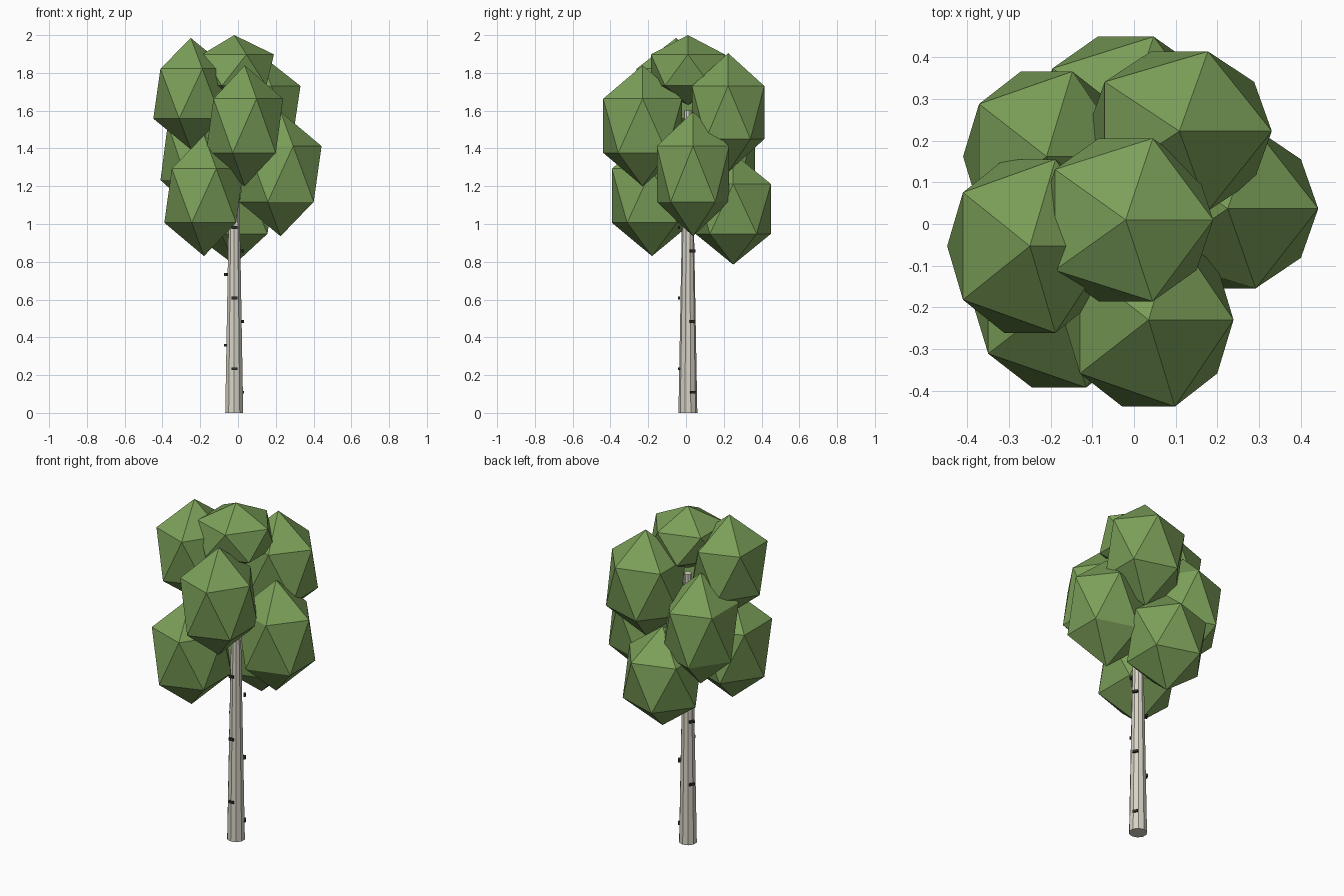
import bpy
import bmesh
import math
from mathutils import Matrix, Vector

cube = bpy.data.objects.get("Cube")
if cube:
    bpy.data.objects.remove(cube, do_unlink=True)


def material(name, rgb):
    mat = bpy.data.materials.new(name)
    mat.use_nodes = True
    mat.diffuse_color = (*rgb, 1)
    bsdf = next(n for n in mat.node_tree.nodes if n.type == "BSDF_PRINCIPLED")
    bsdf.inputs["Base Color"].default_value = (*rgb, 1)
    bsdf.inputs["Roughness"].default_value = 0.9
    return mat


def add_object(name, bm, mat):
    mesh = bpy.data.meshes.new(name)
    bm.to_mesh(mesh)
    bm.free()
    mesh.materials.append(mat)
    obj = bpy.data.objects.new(name, mesh)
    bpy.context.collection.objects.link(obj)
    return obj


leaf_green = material("leaf green", (0.2, 0.35, 0.1))
pale_bark = material("pale bark", (0.68, 0.65, 0.56))
dark_bark = material("dark bark", (0.03, 0.03, 0.025))

# Tapered trunk
TRUNK = Vector((-0.02, 0.01, 0))
HEIGHT = 1.6
bm = bmesh.new()
bmesh.ops.create_cone(bm, cap_ends=True, segments=10, radius1=0.05, radius2=0.021,
                      depth=HEIGHT, matrix=Matrix.Translation(TRUNK + Vector((0, 0, HEIGHT / 2))))
add_object("trunk", bm, pale_bark)

# Dark bark marks winding around the trunk
for i in range(8):
    angle = math.radians(32 - 120 * i)
    bm = bmesh.new()
    place = (Matrix.Translation(TRUNK + Vector((0, 0, 0.11 + 0.1245 * i)))
             @ Matrix.Rotation(angle, 4, "Z")
             @ Matrix.Translation((0.047, 0, 0))
             @ Matrix.Diagonal((0.012, 0.03, 0.014, 1)))
    bmesh.ops.create_cube(bm, size=1, matrix=place)
    add_object(f"bark_mark_{i + 1}", bm, dark_bark)

# Faceted leaf clusters: centre and radii
CLUSTERS = {
    "crown_top": ((-0.02, 0.01, 1.815), (0.235, 0.23, 0.185)),
    "crown_upper_right": ((-0.25, -0.053, 1.69), (0.222, 0.245, 0.295)),
    "crown_upper_back": ((0.109, 0.223, 1.59), (0.248, 0.225, 0.315)),
    "crown_front": ((0.035, -0.23, 1.52), (0.228, 0.245, 0.32)),
    "crown_back_right": ((-0.21, 0.162, 1.38), (0.224, 0.24, 0.33)),
    "crown_left": ((0.225, 0.037, 1.265), (0.243, 0.225, 0.33)),
    "crown_lower_front": ((-0.18, -0.18, 1.15), (0.235, 0.25, 0.32)),
    "crown_lower_back": ((-0.02, 0.25, 1.08), (0.243, 0.235, 0.295)),
}
for name, (centre, radii) in CLUSTERS.items():
    bm = bmesh.new()
    bmesh.ops.create_icosphere(bm, subdivisions=1, radius=1,
                               matrix=Matrix.Translation(centre) @ Matrix.Diagonal((*radii, 1)))
    add_object(name, bm, leaf_green)
